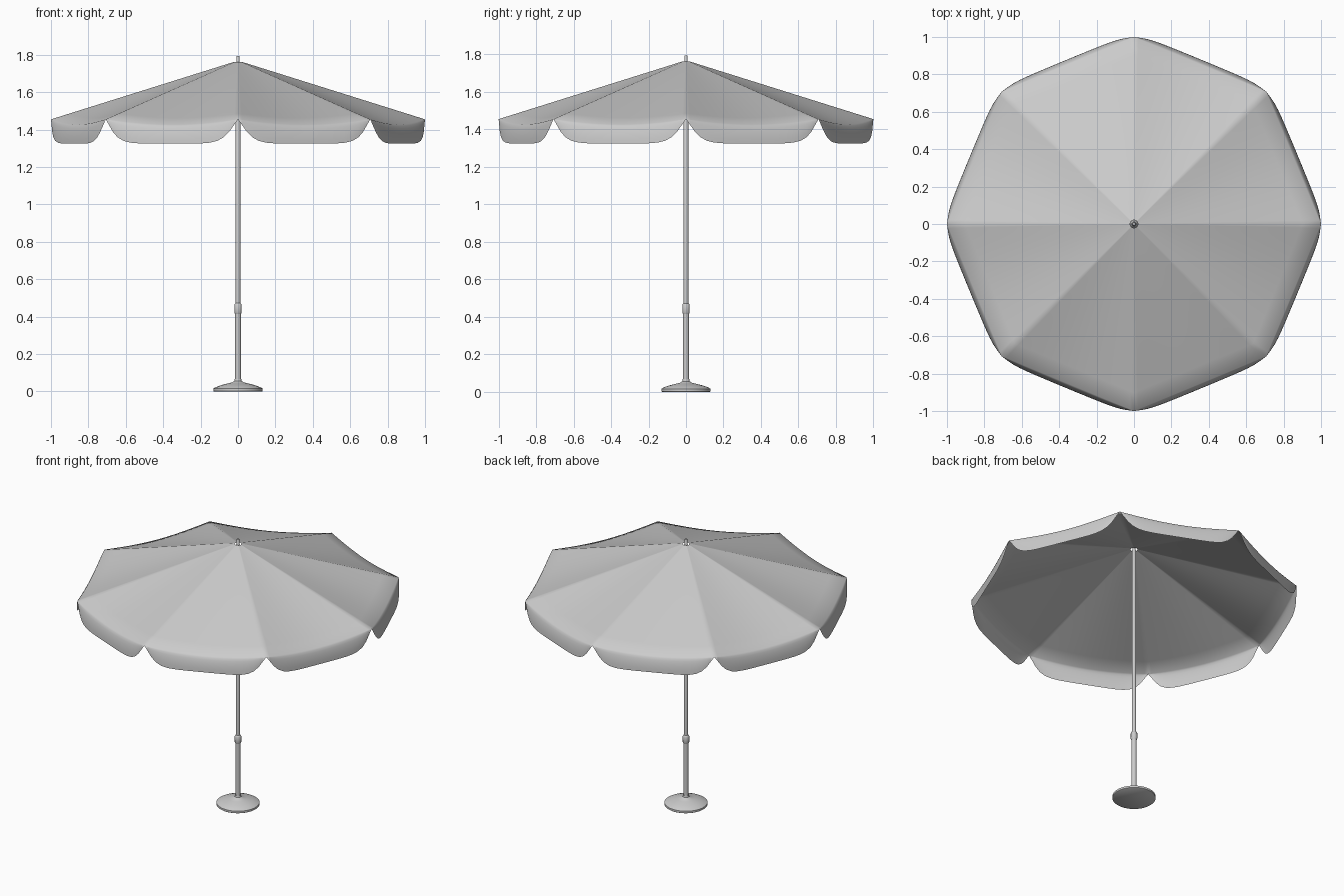
import bpy, bmesh, math
from mathutils import Vector

if "Cube" in bpy.data.objects:
    bpy.data.objects.remove(bpy.data.objects["Cube"])

grey = bpy.data.materials.new("light grey")
grey.diffuse_color = (0.6, 0.6, 0.6, 1)
grey.use_nodes = True
grey.node_tree.nodes["Principled BSDF"].inputs["Base Color"].default_value = grey.diffuse_color


def finish(name, bm, angle=None):
    me = bpy.data.meshes.new(name)
    bm.to_mesh(me)
    bm.free()
    ob = bpy.data.objects.new(name, me)
    bpy.context.collection.objects.link(ob)
    me.materials.append(grey)
    bpy.ops.object.select_all(action='DESELECT')
    ob.select_set(True)
    bpy.context.view_layer.objects.active = ob
    if angle:
        bpy.ops.object.shade_smooth_by_angle(angle=math.radians(angle))
    else:
        bpy.ops.object.shade_smooth()
    return ob


def lathe(name, profile, n=32):
    """Spin (radius, z) points, listed bottom to top, around the z axis."""
    bm = bmesh.new()
    rings = [[bm.verts.new((r * math.cos(2 * math.pi * i / n),
                            r * math.sin(2 * math.pi * i / n), z)) for i in range(n)]
             for r, z in profile]
    for a, b in zip(rings, rings[1:]):
        for i in range(n):
            j = (i + 1) % n
            bm.faces.new((a[i], a[j], b[j], b[i]))
    bm.faces.new(rings[0][::-1])
    bm.faces.new(rings[-1])
    return finish(name, bm, 40)


# Canopy: eight sagging panels with a scalloped valance, open at the apex
PANELS, SEG, ROWS, DROP = 8, 18, 10, 6
HOLE, TOP, RIM = 0.022, 1.762, 1.455


def canopy_column(k, t):
    a0, a1 = (2 * math.pi * (k + d) / PANELS for d in (0, 1))
    edge = Vector((math.cos(a0), math.sin(a0), 0)).lerp(
        Vector((math.cos(a1), math.sin(a1), 0)), t)
    out = edge.normalized()
    sag = 0.028 * math.sin(math.pi * t)
    pts = []
    for i in range(ROWS + 1):
        v = i / ROWS
        p = edge * (HOLE + (1 - HOLE) * v)
        p.z = TOP + (RIM - TOP) * v - sag * v ** 1.5
        pts.append(p)
    # valance, notched at each rib
    d = min(t, 1 - t)
    f = 1 - math.exp(-(d / 0.085) ** 1.3)
    rim_z, low_z = RIM - sag, RIM - 0.13 * f
    for i in range(1, DROP + 1):
        s = (i / DROP) ** 1.4
        p = edge + out * 0.025 * f * math.sin(s * math.pi / 2) ** 0.6
        p.z = rim_z + (min(low_z, rim_z) - rim_z) * s
        pts.append(p)
    return pts


bm = bmesh.new()
# columns crowd towards the ribs so the notches stay round
ts = [i / SEG - 0.07 * math.sin(2 * math.pi * i / SEG) for i in range(SEG)]
cols = [[bm.verts.new(p) for p in canopy_column(k, t)]
        for k in range(PANELS) for t in ts]
for i, a in enumerate(cols):
    b = cols[(i + 1) % len(cols)]
    for j in range(len(a) - 1):
        bm.faces.new((a[j], a[j + 1], b[j + 1], b[j]))
bmesh.ops.remove_doubles(bm, verts=bm.verts, dist=0.0005)
finish("canopy", bm)

# Base: low dome with a short vertical rim
lathe("base", [(0.128, 0), (0.132, 0.003), (0.132, 0.016), (0.12, 0.023), (0.09, 0.034),
               (0.055, 0.043), (0.03, 0.049), (0.02, 0.056), (0.018, 0.068)], 48)

# Lower tube, collar and upper pole
lathe("lower_tube", [(0.016, 0.05), (0.016, 0.43)])
lathe("collar", [(0.016, 0.415), (0.02, 0.424), (0.02, 0.462), (0.017, 0.468), (0.013, 0.472)])
lathe("upper_pole", [(0.0125, 0.44), (0.0125, 1.755), (0.009, 1.76),
                     (0.009, 1.79), (0.007, 1.795)])
